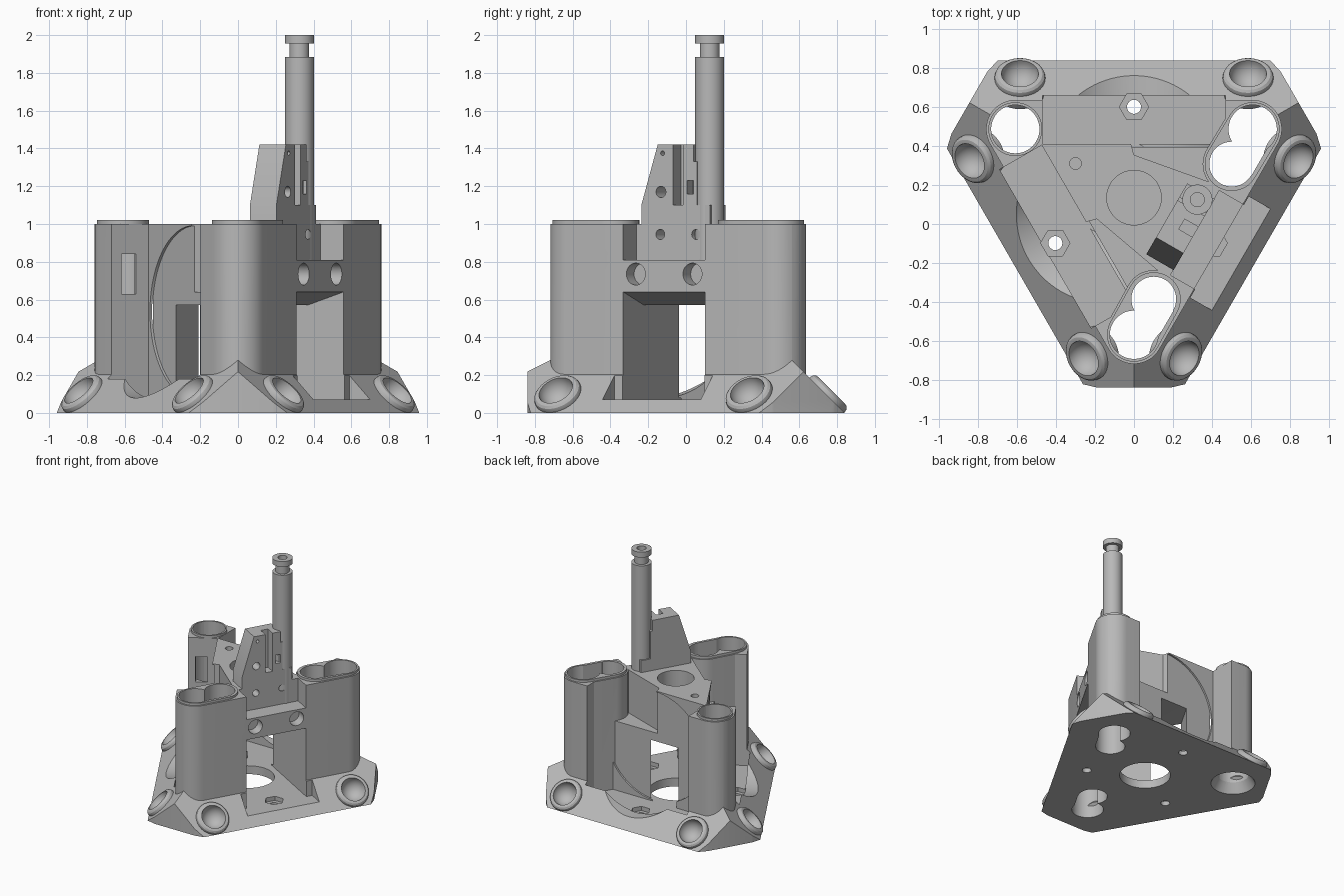
import bpy, bmesh
from math import radians, pi, cos, sin
from mathutils import Matrix

if "Cube" in bpy.data.objects:
    bpy.data.objects.remove(bpy.data.objects["Cube"])

grey = bpy.data.materials.new("plain grey")
grey.use_nodes = True
grey.diffuse_color = (0.48, 0.48, 0.48, 1)
grey.node_tree.nodes["Principled BSDF"].inputs["Base Color"].default_value = (0.48, 0.48, 0.48, 1)

# Side frames: local x runs along the side, local y points outward
CENTRE = Matrix.Translation((0, 0.135, 0))
BACK, LEFT, RIGHT = [CENTRE @ Matrix.Rotation(radians(a), 4, 'Z') for a in (0, 120, -120)]
SIDES = (BACK, LEFT, RIGHT)
OUTWARD = Matrix.Rotation(radians(-90), 4, 'X')


def finish(bm, name, frame):
    bmesh.ops.recalc_face_normals(bm, faces=bm.faces)
    bm.transform(frame)
    mesh = bpy.data.meshes.new(name)
    bm.to_mesh(mesh)
    bm.free()
    mesh.materials.append(grey)
    obj = bpy.data.objects.new(name, mesh)
    bpy.context.scene.collection.objects.link(obj)
    return obj


def prism(points, z0, z1, frame=Matrix(), name="cutter", taper=1):
    bm = bmesh.new()
    face = bm.faces.new([bm.verts.new((x, y, z0)) for x, y in points])
    top = bmesh.ops.extrude_face_region(bm, geom=[face])["geom"]
    verts = [v for v in top if isinstance(v, bmesh.types.BMVert)]
    bmesh.ops.scale(bm, verts=verts, vec=(taper, taper, 1))
    bmesh.ops.translate(bm, verts=verts, vec=(0, 0, z1 - z0))
    return finish(bm, name, frame)


def box(x, y, z, frame=Matrix()):
    return prism([(x[0], y[0]), (x[1], y[0]), (x[1], y[1]), (x[0], y[1])], z[0], z[1], frame)


def disc(radius, z0, z1, frame=Matrix(), sides=48, taper=1):
    ring = [(radius * cos(2 * pi * i / sides), radius * sin(2 * pi * i / sides)) for i in range(sides)]
    return prism(ring, z0, z1, frame, taper=taper)


def rounded(centres, radius, z0, z1, frame=Matrix()):
    # Outline wrapped around circles
    bm = bmesh.new()
    for cx, cy in centres:
        for i in range(48):
            a = 2 * pi * i / 48
            for z in (z0, z1):
                bm.verts.new((cx + radius * cos(a), cy + radius * sin(a), z))
    hull = bmesh.ops.convex_hull(bm, input=bm.verts)
    loose = {g for g in hull["geom_interior"] + hull["geom_unused"] if isinstance(g, bmesh.types.BMVert)}
    bmesh.ops.delete(bm, geom=list(loose), context='VERTS')
    bmesh.ops.dissolve_limit(bm, angle_limit=0.01, verts=bm.verts, edges=bm.edges)
    return finish(bm, "cutter", frame)


def turned(profile, frame=Matrix(), name="cutter"):
    bm = bmesh.new()
    verts = [bm.verts.new((r, 0, z)) for r, z in profile]
    edges = [bm.edges.new(pair) for pair in zip(verts, verts[1:])]
    bmesh.ops.spin(bm, geom=verts + edges, cent=(0, 0, 0), axis=(0, 0, 1), angle=2 * pi, steps=48)
    bmesh.ops.remove_doubles(bm, verts=bm.verts, dist=0.0001)
    return finish(bm, name, frame)


def combine(target, tool, operation='DIFFERENCE'):
    mod = target.modifiers.new("combine", 'BOOLEAN')
    mod.operation, mod.object, mod.solver = operation, tool, 'EXACT'
    bpy.context.view_layer.update()
    mesh = bpy.data.meshes.new_from_object(target.evaluated_get(bpy.context.evaluated_depsgraph_get()))
    target.modifiers.clear()
    target.data = mesh
    bpy.data.objects.remove(tool)


def smooth(obj):
    bpy.ops.object.select_all(action='DESELECT')
    obj.select_set(True)
    bpy.context.view_layer.objects.active = obj
    bpy.ops.object.shade_smooth_by_angle(angle=radians(25))


def triangle(radius, first):
    angles = [radians(first + a) for a in (0, 120, 240)]
    return [(radius * cos(a), radius * sin(a)) for a in angles]


# Base: sloped triangle with trimmed corners
frame = prism(triangle(1.41, -90), 0, 0.29, CENTRE, "frame", taper=0.59)
combine(frame, prism(triangle(1.95, 90), -0.1, 0.5, CENTRE), 'INTERSECT')
combine(frame, disc(0.992, -0.1, 0.5, CENTRE, 96), 'INTERSECT')

# Upright body with rounded corners
combine(frame, rounded(triangle(0.703, -90), 0.15, 0.001, 1.0, CENTRE), 'UNION')

# Pockets with round recesses at the back and left
for side in (BACK, LEFT):
    combine(frame, box((-0.47, 0.47), (0.275, 0.525), (0.07, 1.2), side))
    wheel = side @ Matrix.Translation((0, 0, 0.535)) @ OUTWARD
    combine(frame, disc(0.456, 0.26, 0.95, wheel, 96))

# Tunnel through the middle, ending in the right opening
tunnel = Matrix(((0, 0, 1, 0), (1, 0, 0, 0), (0, 1, 0, 0), (0, 0, 0, 1)))
combine(frame, prism([(-0.31, 0.07), (0.9, 0.07), (0.9, 0.64), (0.5, 0.64), (0.28, 0.57), (-0.31, 0.57)],
                     -0.25, 0.25, RIGHT @ tunnel))
combine(frame, box((-0.3, 0.3), (0.507, 0.9), (0.07, 0.5), RIGHT))
combine(frame, box((-0.25, 0.25), (0.36, 0.8), (0.81, 1.2), RIGHT))

# Lowered wedges beside the deck
for m in (-1, 1):
    wedge = [(0.19, -0.11), (0.275, 0.36), (0.5, 0.36), (0.5, 0.28), (0.24, -0.16)]
    combine(frame, prism([(m * x, y) for x, y in wedge], 0.64, 1.2, RIGHT))

# Columns with raised lips, and their bores
slots = [[(m * 0.609, 0.3515), (m * 0.4, 0.348)] for m in (-1, 1)]
for slot in slots:
    combine(frame, rounded(slot, 0.149, 0.02, 0.999, RIGHT), 'UNION')
    combine(frame, rounded(slot, 0.138, 0.9, 1.02, RIGHT), 'UNION')
    for (x, y), radius in zip(slot, (0.124, 0.115)):
        combine(frame, disc(radius, -0.1, 1.2, RIGHT @ Matrix.Translation((x, y, 0))))
    xs = sorted((slot[0][0], slot[1][0]))
    combine(frame, box(xs, (0.29, 0.465), (-0.1, 1.2), RIGHT))
left_bore = BACK @ Matrix.Translation((-0.609, 0.3515, 0))
combine(frame, disc(0.138, 0.9, 1.02, left_bore), 'UNION')
combine(frame, disc(0.124, -0.1, 1.2, left_bore))
combine(frame, disc(0.18, -0.01, 0.09, left_bore, taper=0.65))

# Tilted foot bosses with round sockets
boss = [(0, -0.1), (0.13, -0.1), (0.13, 0), (0.126, 0.014), (0.115, 0.024), (0.1, 0.027), (0, 0.027)]
socket = [(0.095 * sin(pi * i / 16), -0.095 * cos(pi * i / 16)) for i in range(17)]
socket[0], socket[-1] = (0, -0.095), (0, 0.095)
for side in SIDES:
    for x in (-0.585, 0.585):
        tilt = side @ Matrix.Translation((x, 0.617, 0.1)) @ Matrix.Rotation(radians(-45), 4, 'X')
        combine(frame, turned(boss, tilt), 'UNION')
        combine(frame, turned(socket, tilt @ Matrix.Translation((0, 0, 0.03))))
combine(frame, box((-2, 2), (-2, 2), (-0.5, 0)))

# Central recess in the deck, opening in the base, nut recesses and bolt holes
combine(frame, disc(0.14, 0.66, 1.2, CENTRE))
combine(frame, disc(0.2, -0.1, 0.2, CENTRE))
combine(frame, disc(0.03, 0.7, 1.2, Matrix.Translation((-0.3, 0.31, 0))))
for side in SIDES:
    nut = side @ Matrix.Translation((0, 0.466, 0))
    combine(frame, disc(0.075, 0.035, 0.2, nut, 6))
    combine(frame, disc(0.036, -0.1, 0.1, nut, 24))
for x in (-0.173, 0.173):
    combine(frame, disc(0.058, 0.42, 0.7, RIGHT @ Matrix.Translation((x, 0, 0.735)) @ OUTWARD, 32))

# Window in the left column
window = Matrix.Translation((-0.58, 0.345, 0.735)) @ Matrix.Rotation(radians(30), 4, 'Z')
combine(frame, box((-0.045, 0.045), (-0.1, 0.08), (-0.105, 0.105), window))

# Bracket: sloped plate standing on the right bar
plate = Matrix(((-1, 0, 0, 0), (0, 0, 1, 0), (0, 1, 0, 0), (0, 0, 0, 1)))
outline = [(-0.22, 0.811), (0.2, 0.811), (0.2, 1.1), (0.12, 1.1), (0.12, 1.33), (0.1, 1.33),
           (0.1, 1.42), (-0.12, 1.42), (-0.22, 1.1)]
bracket = prism(outline, 0.2, 0.362, RIGHT @ plate, "bracket")
combine(bracket, box((-0.035, 0.025), (0.28, 0.5), (1.1, 1.6), RIGHT))
combine(bracket, box((-0.1, -0.06), (0.3, 0.5), (1.16, 1.23), RIGHT))
for s, z, radius in ((-0.104, 0.945, 0.027), (0.115, 0.945, 0.027), (-0.1, 1.17, 0.03), (-0.09, 1.375, 0.012)):
    for part in (bracket, frame):
        combine(part, disc(radius, 0.25, 0.5, RIGHT @ Matrix.Translation((-s, 0, z)) @ OUTWARD, 24))
smooth(frame)
smooth(bracket)

# Post with a grooved, hollow tip
post = turned([(0, 0.8), (0.077, 0.8), (0.077, 1.885), (0.052, 1.885), (0.052, 1.955), (0.077, 1.955),
               (0.077, 2.0), (0.036, 2.0), (0.036, 1.9), (0, 1.9)],
              Matrix.Translation((0.325, 0.125, 0)), "post")
smooth(post)
